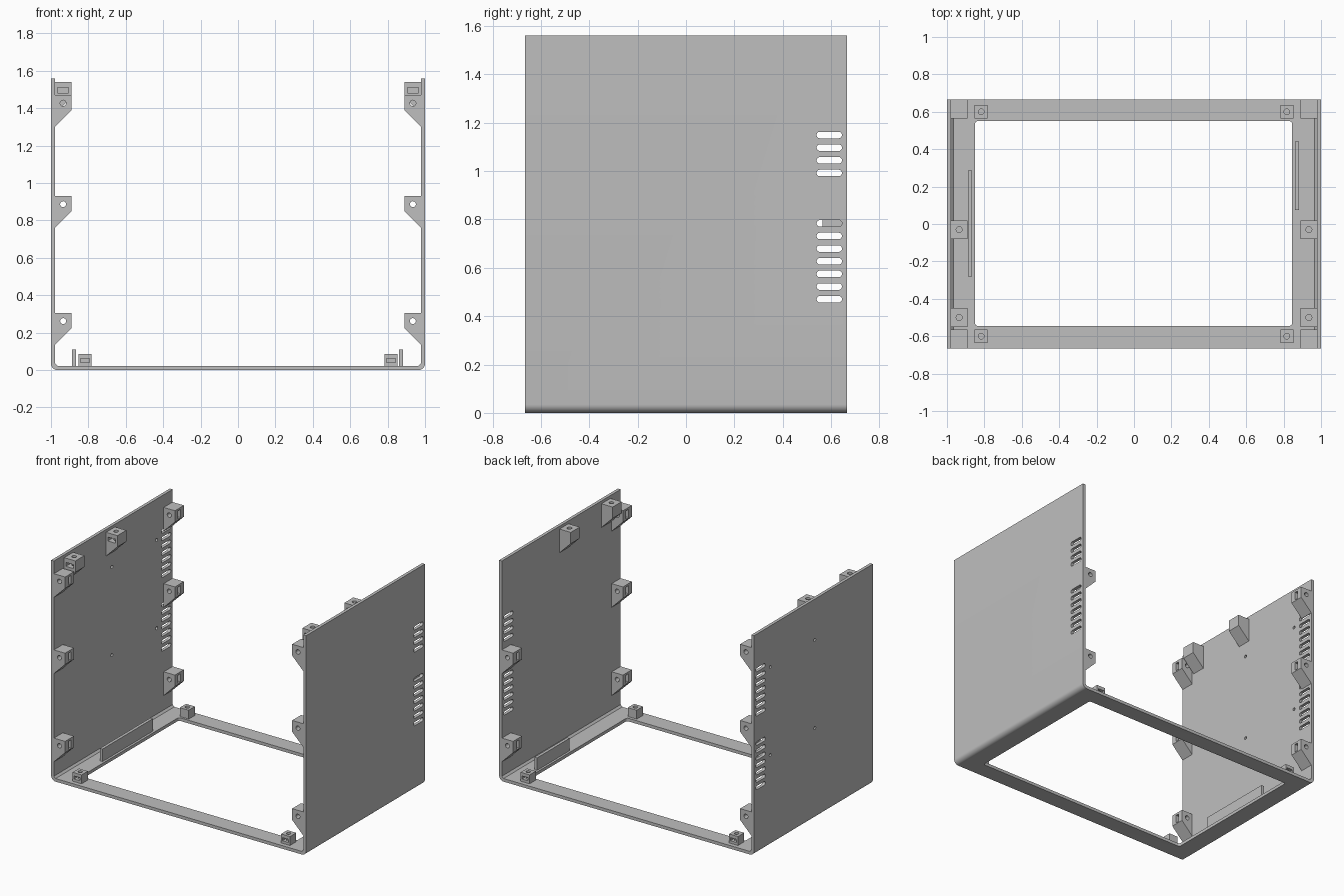
import bpy, bmesh, math
from mathutils import Vector

if "Cube" in bpy.data.objects:
    bpy.data.objects.remove(bpy.data.objects["Cube"])

grey = bpy.data.materials.new("light_grey")
grey.diffuse_color = (0.52, 0.52, 0.52, 1)
grey.use_nodes = True
grey.node_tree.nodes["Principled BSDF"].inputs["Base Color"].default_value = grey.diffuse_color

# how a 2D profile maps into space for each extrusion axis
MAP = {'x': lambda a, b, t: (t, a, b),
       'y': lambda a, b, t: (a, t, b),
       'z': lambda a, b, t: (a, b, t)}


def prism(bm, pts, axis, lo, hi):
    """Extrude a closed 2D profile along an axis."""
    low = [bm.verts.new(MAP[axis](a, b, lo)) for a, b in pts]
    face = bm.faces.new(low)
    new = bmesh.ops.extrude_face_region(bm, geom=[face])['geom']
    shift = Vector(MAP[axis](0, 0, hi - lo))
    bmesh.ops.translate(bm, vec=shift, verts=[g for g in new if isinstance(g, bmesh.types.BMVert)])


def rect(a0, a1, b0, b1):
    return [(a0, b0), (a1, b0), (a1, b1), (a0, b1)]


def rounded(a0, a1, b0, b1, r, n=6):
    """Rectangle with rounded corners; a slot when r is half the height."""
    pts = []
    for k, (a, b) in enumerate([(a1 - r, b1 - r), (a0 + r, b1 - r), (a0 + r, b0 + r), (a1 - r, b0 + r)]):
        for i in range(n + 1):
            t = math.pi / 2 * (k + i / n)
            p = (a + r * math.cos(t), b + r * math.sin(t))
            if not pts or math.dist(p, pts[-1]) > 1e-4:
                pts.append(p)
    if math.dist(pts[0], pts[-1]) < 1e-4:
        pts.pop()
    return pts


def circle(a, b, r, n=16):
    return [(a + r * math.cos(2 * math.pi * i / n), b + r * math.sin(2 * math.pi * i / n)) for i in range(n)]


def make(name, prisms):
    bm = bmesh.new()
    for p in prisms:
        prism(bm, *p)
    bmesh.ops.recalc_face_normals(bm, faces=bm.faces)
    me = bpy.data.meshes.new(name)
    bm.to_mesh(me)
    bm.free()
    me.materials.append(grey)
    ob = bpy.data.objects.new(name, me)
    bpy.context.collection.objects.link(ob)
    return ob


def part(name, prisms, cuts=()):
    """Solid part, with holes and pockets cut out of it."""
    ob = make(name, prisms)
    bpy.context.view_layer.objects.active = ob
    for c in cuts:
        cutter = make("cutter", [c])
        cutter.hide_render = True
        m = ob.modifiers.new("cut", 'BOOLEAN')
        m.operation, m.solver, m.object = 'DIFFERENCE', 'EXACT', cutter
        bpy.ops.object.modifier_apply(modifier=m.name)
        bpy.data.objects.remove(cutter)
    bpy.ops.object.select_all(action='DESELECT')
    ob.select_set(True)
    bpy.ops.object.shade_smooth_by_angle(angle=math.radians(30))
    return ob


W, D, H, T = 1.0, 0.665, 1.56, 0.022   # half width, half depth, height, thickness
R = 0.035                              # bottom bend radius
inner = W - T

# U-shaped shell profile: one half, then mirrored
half = [(inner, 0.035), (inner, H), (W, H)]
half += [(W - R + R * math.cos(t), R - R * math.sin(t))
         for t in [math.pi / 2 * i / 8 for i in range(9)]]
half = [(inner - 0.013, T)] + half
profile = half + [(-a, b) for a, b in reversed(half)]

# floor opening, vent slots and small wall holes
cuts = [(rounded(-0.85, 0.845, -0.545, 0.55, 0.015), 'z', -0.1, 0.2)]
for side, upper in ((1, 4), (-1, 7)):
    lo, hi = sorted((side * 0.95, side * 1.05))
    heights = [0.47 + 0.0523 * i for i in range(7)] + [0.992 + 0.0523 * i for i in range(upper)]
    for z in heights:
        cuts.append((rounded(0.54, 0.645, z - 0.0135, z + 0.0135, 0.0135), 'x', lo, hi))
for y in (-0.015, 0.485):
    for z in (0.645, 1.27):
        cuts.append((circle(y, z, 0.011), 'x', -1.05, -0.95))
part("shell", [(profile, 'y', -D, D)], cuts)


def bracket_profile(s, top):
    """Block with a 45 degree underside, on the wall at side s."""
    return [(s * inner, top), (s * 0.89, top), (s * 0.89, top - 0.08), (s * inner, top - 0.168)]


for s, side in ((1, "right"), (-1, "left")):
    # brackets on the front and back edges: screw hole along y, nut pocket from inside
    for end, label in ((-1, "front"), (1, "back")):
        tops = (0.305, 0.93) if (s, end) == (1, 1) else (0.305, 0.93, 1.47)
        for i, top in enumerate(tops):
            y0, y1 = sorted((end * D, end * 0.565))
            n0, n1 = sorted((end * 0.628, end * 0.6))
            x0, x1 = sorted((s * 0.88, s * 0.962))
            part(f"{side}_{label}_bracket_{i + 1}",
                 [(bracket_profile(s, top), 'y', y0, y1)],
                 [(circle(s * 0.935, top - 0.043, 0.016), 'y', y0 - 0.05, y1 + 0.05),
                  (rect(x0, x1, top - 0.072, top - 0.014), 'y', n0, n1)])
    # brackets under the top edge: vertical screw hole, nut pocket from the front
    for i, y in enumerate((-0.5, -0.03)):
        x0, x1 = sorted((s * 0.905, s * 0.965))
        part(f"{side}_top_bracket_{i + 1}",
             [(bracket_profile(s, 1.54), 'y', y - 0.05, y + 0.05)],
             [(circle(s * 0.935, y, 0.016), 'z', 1.46, 1.6),
              (rect(x0, x1, 1.482, 1.51), 'y', y - 0.08, y + 0.03)])
    # floor blocks in the corners
    for end, label in ((-1, "front"), (1, "back")):
        cx, cy = s * 0.817, end * 0.6
        y0, y1 = sorted((end * 0.58, end * 0.66))
        part(f"{side}_{label}_floor_block",
             [(rect(cx - 0.035, cx + 0.035, cy - 0.035, cy + 0.035), 'z', T, 0.085)],
             [(circle(cx, cy, 0.015), 'z', 0.035, 0.12),
              (rect(cx - 0.024, cx + 0.024, 0.04, 0.062), 'y', y0, y1)])

# upright ribs on the floor
part("left_floor_rib", [(rect(-0.887, -0.866, -0.28, 0.285), 'z', T, 0.11)])
part("right_floor_rib", [(rect(0.86, 0.881, 0.075, 0.44), 'z', T, 0.11)])
